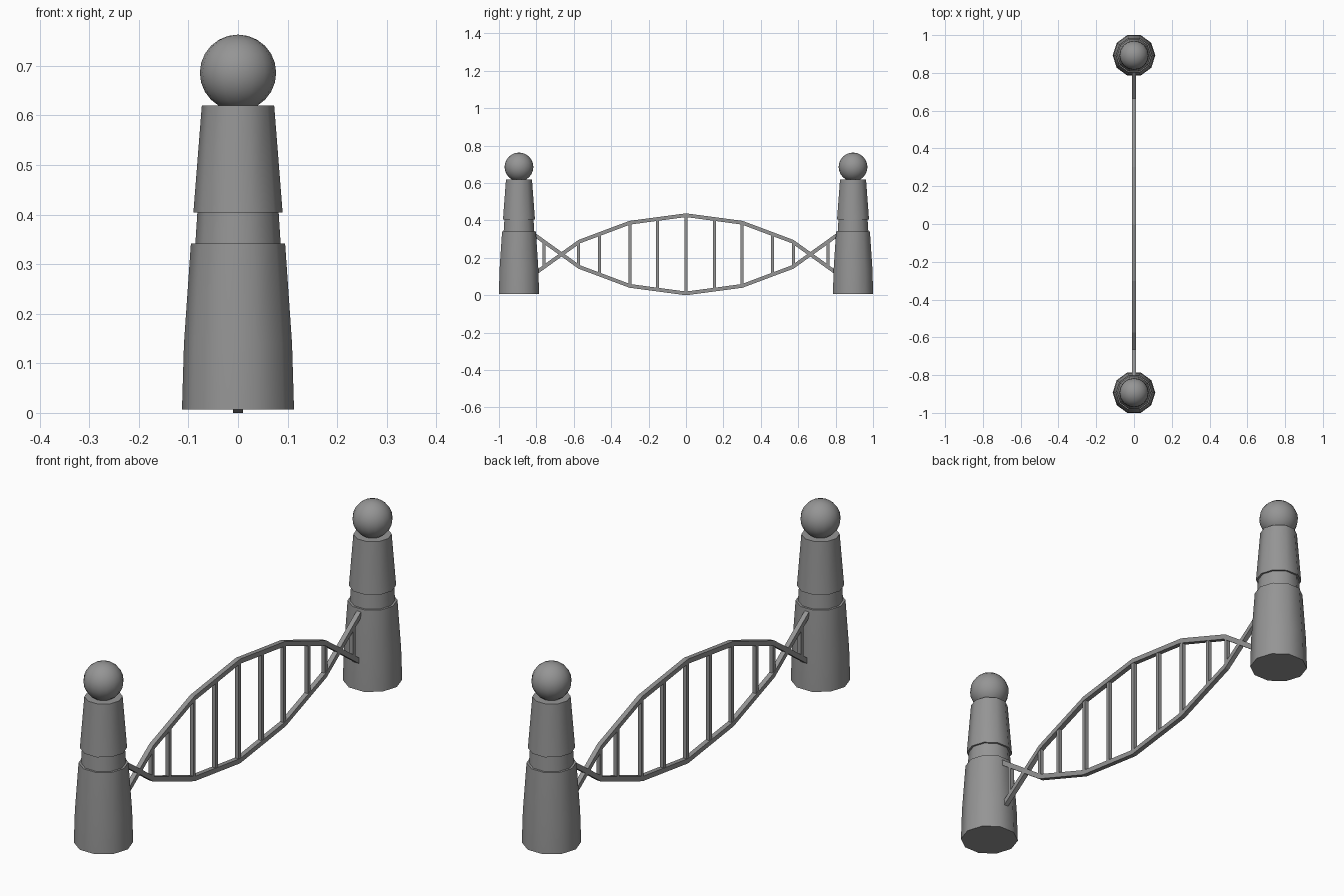
import bpy, bmesh, math
from mathutils import Vector, Matrix

cube = bpy.data.objects.get("Cube")
if cube:
    bpy.data.objects.remove(cube, do_unlink=True)

GREY = (0.3, 0.3, 0.3, 1)
mat = bpy.data.materials.new("mid grey")
mat.use_nodes = True
mat.diffuse_color = GREY
mat.node_tree.nodes["Principled BSDF"].inputs["Base Color"].default_value = GREY

POST_Y = 0.893
MID_Z = 0.219


def finish(name, bm, smooth=None):
    bmesh.ops.recalc_face_normals(bm, faces=bm.faces)
    mesh = bpy.data.meshes.new(name)
    bm.to_mesh(mesh)
    bm.free()
    mesh.materials.append(mat)
    obj = bpy.data.objects.new(name, mesh)
    bpy.context.collection.objects.link(obj)
    if smooth:
        bpy.ops.object.select_all(action="DESELECT")
        obj.select_set(True)
        bpy.context.view_layer.objects.active = obj
        bpy.ops.object.shade_smooth_by_angle(angle=math.radians(smooth))
    return obj


def post(name, y, profile, sides=10):
    """Closed lathe with ten sides, corners on the x axis."""
    bm = bmesh.new()
    rings = []
    for r, z in profile:
        angles = [math.tau * i / sides for i in range(sides)]
        rings.append([bm.verts.new((r * math.cos(a), y + r * math.sin(a), z)) for a in angles])
    for low, high in zip(rings, rings[1:]):
        for i in range(sides):
            j = (i + 1) % sides
            bm.faces.new((low[i], low[j], high[j], high[i]))
    bm.faces.new(rings[0][::-1])
    bm.faces.new(rings[-1])
    return finish(name, bm, 40)


def ball(name, y):
    bm = bmesh.new()
    bmesh.ops.create_uvsphere(bm, u_segments=16, v_segments=12, radius=0.077,
                              matrix=Matrix.Translation((0, y, 0.686)))
    return finish(name, bm, 40)


def rail(name, path, half=0.01):
    """Square bar swept along a bent path in the yz plane."""
    bm = bmesh.new()
    pts = [Vector((0, y, z)) for y, z in path]
    rings = []
    for i, p in enumerate(pts):
        along = (pts[min(i + 1, len(pts) - 1)] - pts[max(i - 1, 0)]).normalized()
        up = Vector((0, -along.z, along.y)) * half
        side = Vector((half, 0, 0))
        rings.append([bm.verts.new(p + o) for o in (up + side, up - side, -up - side, side - up)])
    for a, b in zip(rings, rings[1:]):
        for i in range(4):
            j = (i + 1) % 4
            bm.faces.new((a[i], a[j], b[j], b[i]))
    bm.faces.new(rings[0])
    bm.faces.new(rings[-1])
    return finish(name, bm)


# Posts with a stepped, tapering body and a ball on top
body = [(0.113, 0.007), (0.109, 0.14), (0.095, 0.342), (0.086, 0.342),
        (0.082, 0.404), (0.09, 0.404), (0.073, 0.62)]
for label, y in (("front", -POST_Y), ("back", POST_Y)):
    post(label + "_post", y, body)
    ball(label + "_post_ball", y)

# Two crossing rails, mirrored about the middle height
half_curve = [(0, 0.209), (0.3, 0.169), (0.57, 0.068), (0.81, -0.104)]
curve = [(-y, h) for y, h in half_curve[:0:-1]] + half_curve
for label, sign in (("arching_rail", 1), ("sagging_rail", -1)):
    rail(label, [(y, MID_Z + sign * h) for y, h in curve])


def rail_height(y):
    for (y0, h0), (y1, h1) in zip(half_curve, half_curve[1:]):
        if y <= y1:
            return abs(h0 + (h1 - h0) * (y - y0) / (y1 - y0))


# Upright rungs between the rails
bm = bmesh.new()
for y in (0, 0.153, 0.3, 0.462, 0.575, 0.76):
    for s in ((1, -1) if y else (1,)):
        size = Matrix.Diagonal((0.016, 0.016, 2 * rail_height(y), 1))
        bmesh.ops.create_cube(bm, size=1, matrix=Matrix.Translation((0, s * y, MID_Z)) @ size)
finish("rungs", bm)
